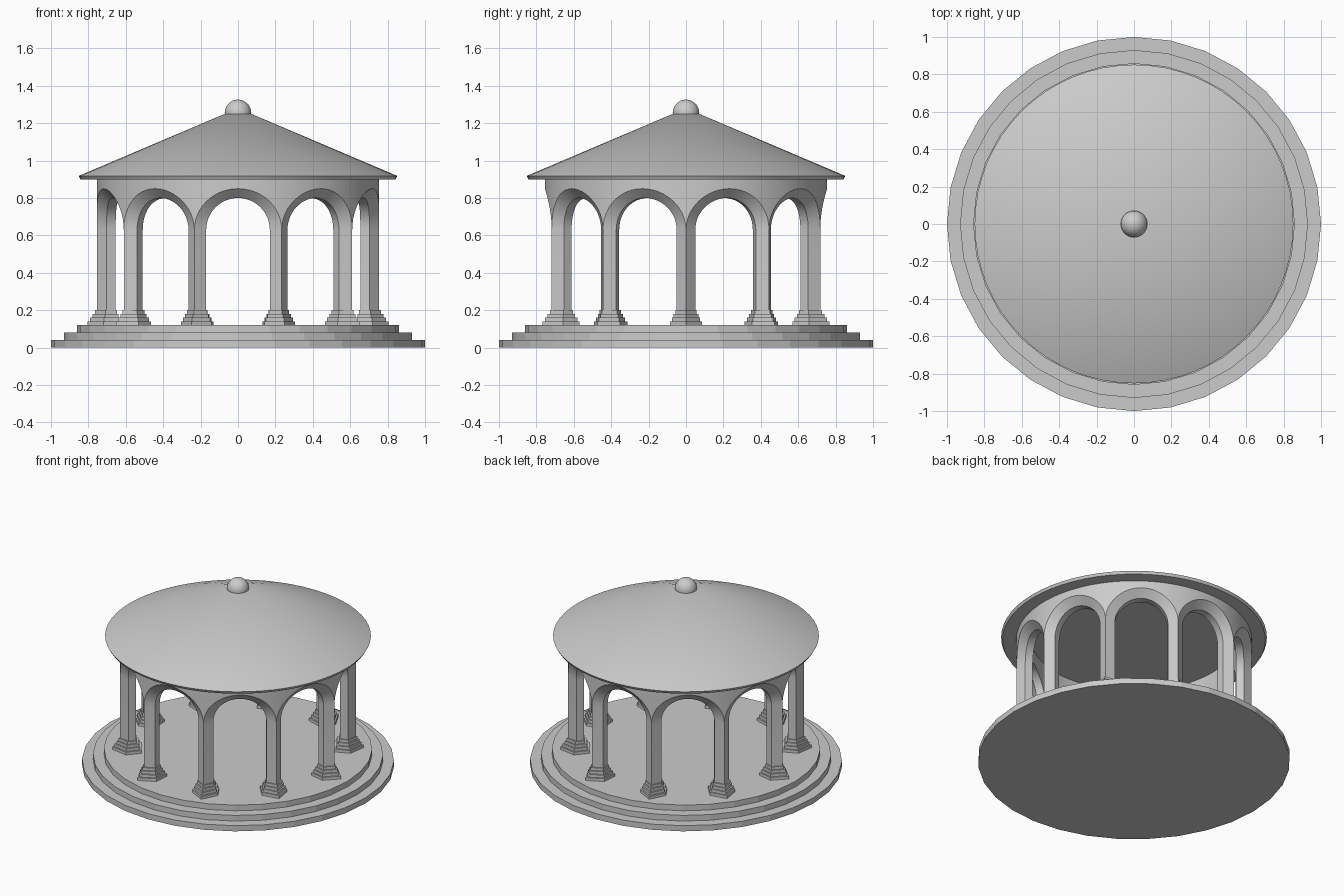
import bpy, bmesh, math
from mathutils import Matrix, Vector

if "Cube" in bpy.data.objects:
    bpy.data.objects.remove(bpy.data.objects["Cube"])

stone = bpy.data.materials.new("grey stone")
stone.diffuse_color = (0.6, 0.6, 0.6, 1)
stone.use_nodes = True
stone.node_tree.nodes["Principled BSDF"].inputs["Base Color"].default_value = stone.diffuse_color


def finish(name, bm, angle=30):
    bmesh.ops.remove_doubles(bm, verts=bm.verts, dist=0.0004)
    bmesh.ops.recalc_face_normals(bm, faces=bm.faces)
    me = bpy.data.meshes.new(name)
    bm.to_mesh(me)
    bm.free()
    ob = bpy.data.objects.new(name, me)
    bpy.context.collection.objects.link(ob)
    me.materials.append(stone)
    bpy.ops.object.select_all(action='DESELECT')
    ob.select_set(True)
    bpy.context.view_layer.objects.active = ob
    if angle:
        bpy.ops.object.shade_smooth_by_angle(angle=math.radians(angle))
    return ob


def lathe(name, profile, n, angle=30):
    """Revolve (radius, z) points around the z axis."""
    bm = bmesh.new()
    rings = [[bm.verts.new((r * math.cos(2 * math.pi * i / n), r * math.sin(2 * math.pi * i / n), z))
              for i in range(n)] for r, z in profile]
    for a, b in zip(rings, rings[1:]):
        for i in range(n):
            j = (i + 1) % n
            bm.faces.new((a[i], a[j], b[j], b[i]))
    bm.faces.new(rings[0])
    if profile[-1][0] > 0.001:
        bm.faces.new(rings[-1])
    return finish(name, bm, angle)


# Round stepped platform
for i, r in enumerate((1.0, 0.93, 0.86)):
    lathe(f"platform_step_{i + 1}", [(r, 0.04 * i), (r, 0.04 * i + 0.04)], 32, 0)

# Arcade: ten bevelled arches bent around a cylinder
N = 10
R_OUT, R_MID, R_IN = 0.755, 0.705, 0.655
FLOOR, SPRING, TOP, HALF = 0.12, 0.63, 0.90, 0.17
EDGE = math.sin(math.pi / N)
SEG = 24
bm = bmesh.new()
for k in range(N):
    rot = Matrix.Rotation(2 * math.pi * k / N, 3, 'Z')

    def P(x, r, z):
        return rot @ Vector((x, -math.sqrt(r * r - x * x), z))

    def face(*pts):
        bm.faces.new([bm.verts.new(p) for p in pts])

    angles = [math.pi * i / SEG for i in range(SEG + 1)]
    stations = [(-1, None)] + [(-math.cos(a), math.sin(a)) for a in angles] + [(1, None)]
    rows = []
    for c, s in stations:
        zo = FLOOR if s is None else SPRING + 0.22 * s
        zi = FLOOR if s is None else SPRING + HALF * s
        xo, xi = c * EDGE * R_OUT, c * HALF
        rows.append([P(xo, R_OUT, TOP), P(xo, R_OUT, zo), P(xi, R_MID, zi),
                     P(xi, R_IN, zi), P(xi, R_IN, TOP)])
    for i, (a, b) in enumerate(zip(rows, rows[1:])):
        leg = i in (0, len(rows) - 2)
        for j in ((1, 2) if leg else (0, 1, 2, 3)):
            face(a[j], b[j], b[j + 1], a[j + 1])
        if not leg:
            face(a[4], b[4], b[0], a[0])
    # Inner faces of the columns and the top corners
    for s in (-1, 1):
        xa, xb = s * HALF, s * EDGE * R_IN
        for z0, z1 in ((FLOOR, SPRING), (SPRING, TOP)):
            face(P(xa, R_IN, z0), P(xb, R_IN, z0), P(xb, R_IN, z1), P(xa, R_IN, z1))
        face(P(xa, R_IN, TOP), P(xb, R_IN, TOP), P(s * EDGE * R_OUT, R_OUT, TOP))
finish("arcade", bm)

# Stepped column feet that follow the pointed column section
bm = bmesh.new()
for k in range(N):
    rot = Matrix.Rotation(2 * math.pi * k / N, 3, 'Z')
    for t, o in enumerate((0.036, 0.026, 0.016, 0.007)):
        z = FLOOR + 0.02 * t
        sec = [(R_OUT + 1.414 * o, 0), (R_MID + 0.41 * o, 0.05 + o), (R_IN - o, 0.034 + 0.8 * o),
               (R_IN - o, -0.034 - 0.8 * o), (R_MID + 0.41 * o, -0.05 - o)]
        lo = [bm.verts.new(rot @ Vector((x, y, z))) for x, y in sec]
        hi = [bm.verts.new(rot @ Vector((x, y, z + 0.02))) for x, y in sec]
        bm.faces.new(lo[::-1])
        bm.faces.new(hi)
        for i in range(5):
            j = (i + 1) % 5
            bm.faces.new((lo[i], lo[j], hi[j], hi[i]))
finish("column_feet", bm, 0)

# Conical roof with a thin rim
lathe("roof", [(0.842, 0.90), (0.852, 0.918), (0.0, 1.28)], 64)

# Ball finial
bm = bmesh.new()
bmesh.ops.create_uvsphere(bm, u_segments=32, v_segments=16, radius=0.071,
                          matrix=Matrix.Translation((0, 0, 1.255)))
finish("roof_ball", bm)
